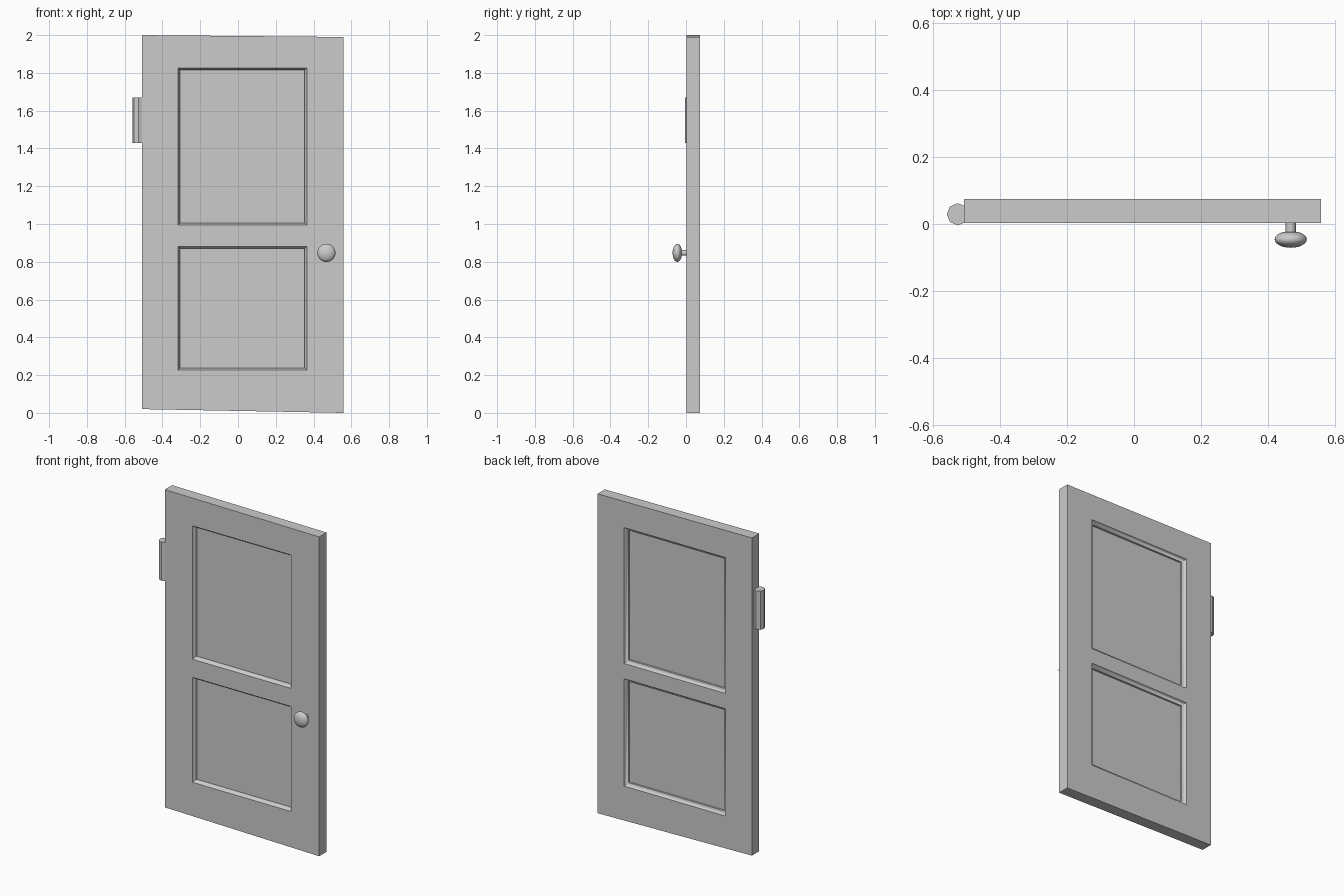
import bpy, bmesh, math
from mathutils import Matrix

if "Cube" in bpy.data.objects:
    bpy.data.objects.remove(bpy.data.objects["Cube"])

X0, X1 = -0.507, 0.558
Y0, Y1 = 0.003, 0.075


def finish(bm, name, angle=None):
    bmesh.ops.remove_doubles(bm, verts=bm.verts, dist=1e-5)
    bmesh.ops.recalc_face_normals(bm, faces=bm.faces)
    me = bpy.data.meshes.new(name)
    bm.to_mesh(me)
    bm.free()
    ob = bpy.data.objects.new(name, me)
    bpy.context.collection.objects.link(ob)
    if angle:
        bpy.ops.object.select_all(action='DESELECT')
        bpy.context.view_layer.objects.active = ob
        ob.select_set(True)
        bpy.ops.object.shade_smooth_by_angle(angle=math.radians(angle))
    return ob


def door_side(bm, y, inward, xl, xr, zs, profile):
    """One face of the door: flat stiles and rails plus two moulded, recessed panels."""
    xs = [X0, xl, xr, X1]

    def z_at(j, x):
        t = (x - X0) / (X1 - X0)
        if j == 0:
            return 0.02 * (1 - t)          # slanted bottom edge
        if j == 5:
            return 2.0 - 0.01 * t          # slanted top edge
        return zs[j - 1]

    grid = [[bm.verts.new((x, y, z_at(j, x))) for x in xs] for j in range(6)]
    for j in range(5):
        for i in range(3):
            ring = [grid[j][i], grid[j][i + 1], grid[j + 1][i + 1], grid[j + 1][i]]
            if i != 1 or j not in (1, 3):
                bm.faces.new(ring)
                continue
            # moulding steps down to the panel
            za, zb = zs[j - 1], zs[j]
            for off, depth in profile:
                yy = y + inward * depth
                new = [bm.verts.new(c) for c in (
                    (xl + off, yy, za + off), (xr - off, yy, za + off),
                    (xr - off, yy, zb - off), (xl + off, yy, zb - off))]
                for k in range(4):
                    n = (k + 1) % 4
                    bm.faces.new((ring[k], ring[n], new[n], new[k]))
                ring = new
            bm.faces.new(ring)
    # outline of this side, for joining front and back
    return ([r for r in grid[0]] + [grid[j][3] for j in range(1, 6)]
            + [grid[5][i] for i in (2, 1, 0)] + [grid[j][0] for j in range(4, 0, -1)])


# Door leaf
bm = bmesh.new()
front = door_side(bm, Y0, 1, -0.317, 0.364, [0.227, 0.881, 0.994, 1.825],
                  [(0.003, 0.006), (0.007, 0.010), (0.011, 0.016), (0.011, 0.028)])
back = door_side(bm, Y1, -1, -0.325, 0.375, [0.218, 0.886, 0.982, 1.828],
                 [(0.004, 0.008), (0.011, 0.014), (0.019, 0.018), (0.020, 0.028)])
for k in range(len(front)):
    n = (k + 1) % len(front)
    bm.faces.new((front[k], front[n], back[n], back[k]))
finish(bm, "door_leaf", 40)

# Hinge barrel, eight sided
bm = bmesh.new()
bmesh.ops.create_cone(bm, cap_ends=True, segments=8, radius1=0.033, radius2=0.033, depth=0.24,
                      matrix=Matrix.Translation((-0.526, 0.029, 1.55)))
finish(bm, "hinge_barrel")

# Door knob, turned around the y axis
bm = bmesh.new()
profile = [(0, Y0 + 0.004), (0.015, Y0 + 0.004), (0.015, -0.025)]
for k in range(2, 13):
    a = math.pi * k / 12
    profile.append((0.048 * math.sin(a), -0.046 + 0.025 * math.cos(a)))
verts = [bm.verts.new((0.468 + r, y, 0.847)) for r, y in profile]
edges = [bm.edges.new((a, b)) for a, b in zip(verts, verts[1:])]
bmesh.ops.spin(bm, geom=verts + edges, cent=(0.468, 0, 0.847), axis=(0, 1, 0),
               angle=2 * math.pi, steps=32)
finish(bm, "door_knob", 40)
